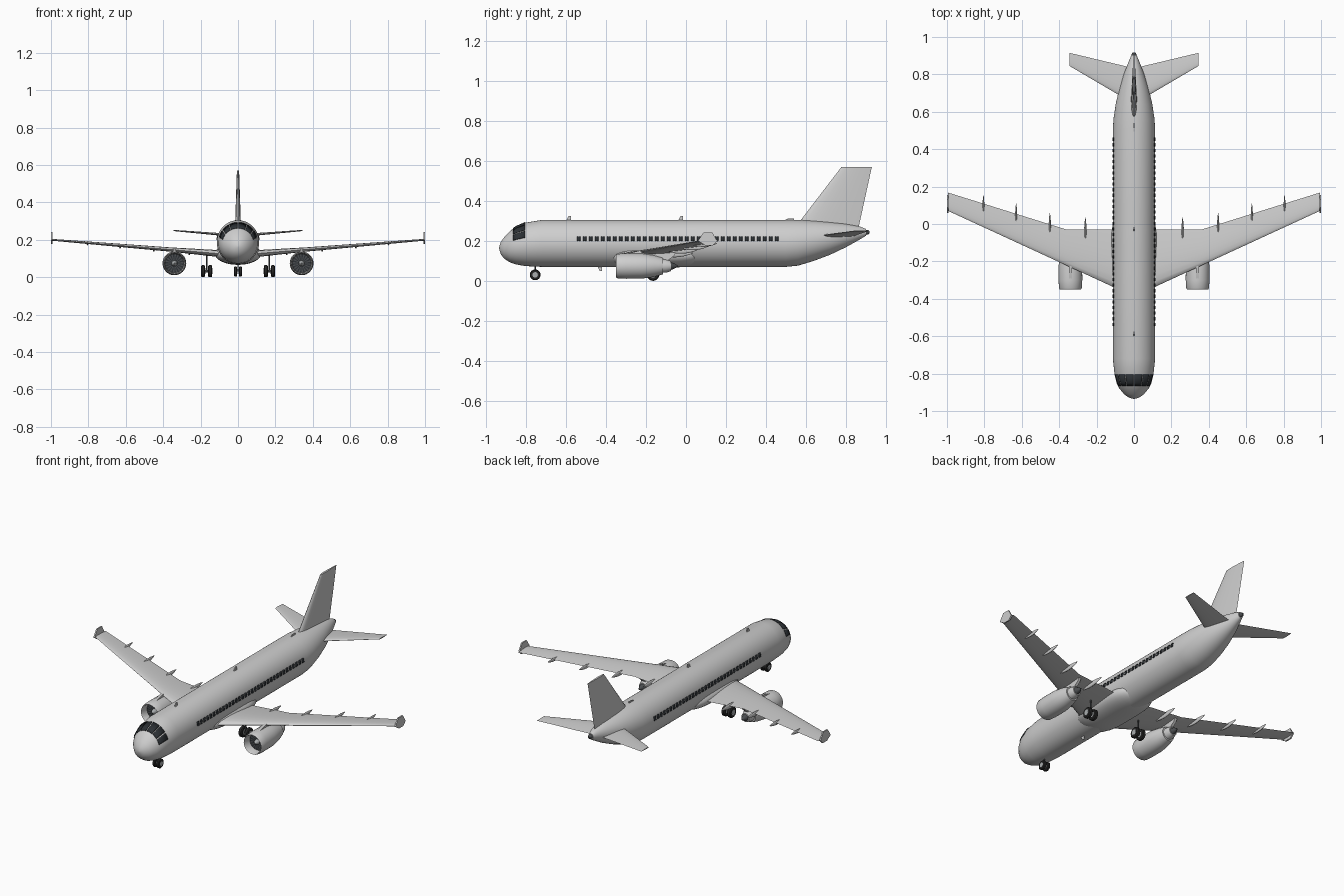
import bpy, bmesh, math
from math import cos, sin, pi, radians

cube = bpy.data.objects.get("Cube")
if cube:
    bpy.data.objects.remove(cube, do_unlink=True)


def material(name, r, g, b):
    m = bpy.data.materials.new(name)
    m.use_nodes = True
    m.diffuse_color = (r, g, b, 1)
    m.node_tree.nodes["Principled BSDF"].inputs["Base Color"].default_value = (r, g, b, 1)
    return m


GREY = material("light grey paint", 0.62, 0.62, 0.62)
GLASS = material("dark glass", 0.025, 0.03, 0.035)
RUBBER = material("black rubber", 0.02, 0.02, 0.02)
METAL = material("dark metal", 0.07, 0.075, 0.08)
HUB = material("hub grey", 0.4, 0.42, 0.43)


def finish(name, bm, mats, mirror=False, angle=35, solid=True):
    """Turn a bmesh into a shaded, optionally mirrored object."""
    if solid:
        bmesh.ops.recalc_face_normals(bm, faces=bm.faces[:])
    mesh = bpy.data.meshes.new(name)
    bm.to_mesh(mesh)
    bm.free()
    obj = bpy.data.objects.new(name, mesh)
    bpy.context.collection.objects.link(obj)
    for m in mats:
        mesh.materials.append(m)
    bpy.ops.object.select_all(action="DESELECT")
    obj.select_set(True)
    bpy.context.view_layer.objects.active = obj
    bpy.ops.object.shade_smooth_by_angle(angle=radians(angle))
    if mirror:
        obj.modifiers.new("Mirror", "MIRROR").use_mirror_merge = False
    return obj


def loft(name, rings, mat, mirror=False, angle=35):
    """Skin closed rings of points and cap both ends."""
    bm = bmesh.new()
    rows = [[bm.verts.new(p) for p in ring] for ring in rings]
    n = len(rows[0])
    for a, b in zip(rows, rows[1:]):
        for i in range(n):
            j = (i + 1) % n
            bm.faces.new((a[i], a[j], b[j], b[i]))
    bm.faces.new(rows[0][::-1])
    bm.faces.new(rows[-1])
    return finish(name, bm, [mat], mirror, angle)


def ellipse(x, y, z, rx, rz, n=32):
    return [(x + rx * cos(2 * pi * i / n), y, z + rz * sin(2 * pi * i / n)) for i in range(n)]


def lathe_y(name, profile, x, z, mat, mirror=True):
    return loft(name, [ellipse(x, y, z, r, r) for y, r in profile], mat, mirror)


def lathe_x(name, profile, x, y, z, mat, n=24):
    rings = [[(x + a, y + r * cos(2 * pi * i / n), z + r * sin(2 * pi * i / n))
              for i in range(n)] for a, r in profile]
    return loft(name, rings, mat, True)


def plate(name, points, x, thick, mat=GREY, mirror=False):
    """Flat side-profile panel given as (y, z) points."""
    rings = [[(x + s * thick / 2, y, z) for y, z in points] for s in (-1, 1)]
    return loft(name, rings, mat, mirror)


def airfoil(span, lead, chord, height, ratio, upright=False, n=10):
    """Wing section ring; upright swaps span and thickness directions."""
    ring = []
    for i in range(2 * n):
        t = (1 + cos(pi * i / n)) / 2
        half = 5 * ratio * chord * (0.297 * t ** 0.5 - 0.126 * t - 0.352 * t * t
                                    + 0.284 * t ** 3 - 0.1 * t ** 4)
        off = half if i <= n else -half
        y = lead + t * chord
        ring.append((off, y, span) if upright else (span, y, height + off))
    return ring


# Fuselage stations: y, half width, bottom, top
STATIONS = [
    (-0.935, 0.004, 0.161, 0.169), (-0.928, 0.028, 0.135, 0.193),
    (-0.91, 0.053, 0.111, 0.218), (-0.88, 0.078, 0.092, 0.25),
    (-0.85, 0.093, 0.082, 0.272), (-0.805, 0.104, 0.074, 0.291),
    (-0.72, 0.113, 0.07, 0.305), (0.5, 0.113, 0.07, 0.305),
    (0.56, 0.11, 0.076, 0.305), (0.64, 0.098, 0.1, 0.301),
    (0.72, 0.08, 0.13, 0.294), (0.8, 0.055, 0.168, 0.285),
    (0.87, 0.028, 0.207, 0.272), (0.9, 0.015, 0.225, 0.26)]
loft("fuselage", [ellipse(0, y, (lo + hi) / 2, w, (hi - lo) / 2, 64)
                  for y, w, lo, hi in STATIONS], GREY, angle=50)
lathe_y("tail_exhaust", [(0.89, 0.013), (0.91, 0.012), (0.918, 0.006)], 0, 0.243, METAL, False)


def skin(y, deg, lift=0.001):
    """Point on the fuselage surface at a station and angle."""
    for a, b in zip(STATIONS, STATIONS[1:]):
        if y <= b[0]:
            break
    k = (y - a[0]) / (b[0] - a[0])
    w, lo, hi = (p + k * (q - p) for p, q in zip(a[1:], b[1:]))
    t = radians(deg)
    return ((w + lift) * cos(t), y, (lo + hi) / 2 + ((hi - lo) / 2 + lift) * sin(t))


def window_set(name, panes):
    """Thin glass plates wrapped on the fuselage: (stations, low angle, high angle)."""
    bm = bmesh.new()
    for ys, low, high in panes:
        grid = [[bm.verts.new(skin(y, low + (high - low) * i / 4)) for i in range(5)] for y in ys]
        for a, b in zip(grid, grid[1:]):
            for i in range(4):
                bm.faces.new((a[i], b[i], b[i + 1], a[i + 1]))
    obj = finish(name, bm, [GLASS], True, solid=False)
    mod = obj.modifiers.new("Thickness", "SOLIDIFY")
    mod.thickness, mod.offset = 0.004, 0


window_set("cockpit_windows", [((-0.865, -0.85, -0.805), lo, hi)
                               for lo, hi in ((18, 37), (41, 62), (65, 88))])
window_set("cabin_windows", [((-0.545 + 0.03 * i, -0.528 + 0.03 * i), 5.5, 17)
                             for i in range(34)])

# Belly fairing under the wing roots
loft("belly_fairing", [ellipse(0, -0.16 + 0.25 * k, 0.125, 0.122 * (1 - k ** 4) ** 0.5 + 0.001,
                               0.058 * (1 - k ** 4) ** 0.5 + 0.001)
                       for k in [i / 8 for i in range(-8, 9)]], GREY, angle=50)

# Wings, tailplane and fin
loft("wing", [airfoil(0.05, -0.365, 0.335, 0.122, 0.12),
              airfoil(0.36, -0.222, 0.192, 0.148, 0.12),
              airfoil(0.994, 0.07, 0.098, 0.2, 0.1)], GREY, True)
loft("tailplane", [airfoil(0.01, 0.648, 0.187, 0.222, 0.09),
                   airfoil(0.345, 0.845, 0.07, 0.25, 0.09)], GREY, True)
loft("fin", [airfoil(0.25, 0.53, 0.33, 0, 0.1, True),
             airfoil(0.305, 0.575, 0.297, 0, 0.1, True),
             airfoil(0.57, 0.778, 0.152, 0, 0.08, True)], GREY)
plate("wingtip_fence", [(0.06, 0.2), (0.088, 0.242), (0.132, 0.242), (0.156, 0.2),
                        (0.135, 0.178), (0.095, 0.178)], 0.996, 0.008, mirror=True)

# Flap track fairings hanging behind the trailing edge
for number, (x, tail) in enumerate([(0.26, 0.035), (0.45, 0.06), (0.63, 0.11), (0.805, 0.155)], 1):
    size = 1.1 - 0.5 * x
    z = 0.126 + 0.082 * (x - 0.05) - 0.012 * size
    rings = []
    for i in range(9):
        k = i / 8
        r = 0.016 * size * sin(pi * (0.02 + 0.96 * k)) ** 0.8
        rings.append(ellipse(x, tail - 0.17 * size * (1 - k), z + 0.008 * k * k, r * 0.45, r, 12))
    loft(f"flap_fairing_{number}", rings, GREY, True, 50)

# Engines
EX, EZ = 0.34, 0.074
lathe_y("engine_cowl", [(-0.3, 0.05), (-0.342, 0.053), (-0.35, 0.057), (-0.342, 0.061),
                        (-0.3, 0.0635), (-0.22, 0.063), (-0.16, 0.054), (-0.115, 0.041),
                        (-0.115, 0.035)], EX, EZ, GREY)
lathe_y("engine_core", [(-0.13, 0.034), (-0.1, 0.033), (-0.075, 0.025)], EX, EZ, GREY)
lathe_y("exhaust_cone", [(-0.08, 0.021), (-0.06, 0.014), (-0.042, 0.003)], EX, EZ, METAL)
lathe_y("spinner", [(-0.3, 0.016), (-0.315, 0.013), (-0.33, 0.002)], EX, EZ, HUB)

# Fan disc with alternating dark blades
bm = bmesh.new()
hub = bm.verts.new((EX, -0.303, EZ))
rim = [bm.verts.new(p) for p in ellipse(EX, -0.303, EZ, 0.0505, 0.0505, 36)]
for i in range(36):
    bm.faces.new((hub, rim[i], rim[(i + 1) % 36])).material_index = i % 2
finish("engine_fan", bm, [GLASS, METAL], True, solid=False)
plate("engine_pylon", [(-0.32, 0.13), (-0.23, 0.152), (-0.05, 0.145), (-0.06, 0.125),
                       (-0.1, 0.095), (-0.22, 0.1)], EX, 0.016, mirror=True)


# Landing gear
def wheel(name, x, y, z, r, w):
    tyre = [(-w, r * 0.6), (-w, r * 0.85), (-w * 0.6, r), (w * 0.6, r), (w, r * 0.85), (w, r * 0.6)]
    lathe_x(name + "_tyre", tyre, x, y, z, RUBBER)
    lathe_x(name + "_hub", [(-w - 0.001, r * 0.5), (w + 0.001, r * 0.5)], x, y, z, HUB)


wheel("nose_wheel", 0.013, -0.755, 0.03, 0.027, 0.008)
wheel("inner_main_wheel", 0.149, -0.165, 0.032, 0.032, 0.011)
wheel("outer_main_wheel", 0.187, -0.165, 0.032, 0.032, 0.011)
lathe_x("main_axle", [(-0.019, 0.006), (0.019, 0.006)], 0.168, -0.165, 0.032, METAL)
for name, x, y, top in (("main_strut", 0.168, -0.165, 0.13), ("nose_strut", 0, -0.755, 0.09)):
    rings = [[(x + 0.004 * cos(i * pi / 4), y + 0.004 * sin(i * pi / 4), z) for i in range(8)]
             for z in (0.03, top)]
    loft(name, rings, METAL, x > 0)

# Aerials
for name, y, length, base, tip in (("front_aerial", -0.6, 0.025, 0.3, 0.325),
                                   ("middle_aerial", -0.04, 0.025, 0.3, 0.325),
                                   ("rear_aerial", 0.485, 0.055, 0.3, 0.313),
                                   ("belly_aerial", -0.445, 0.025, 0.075, 0.05)):
    plate(name, [(y, base), (y + length * 0.5, tip), (y + length, tip), (y + length, base)], 0, 0.006)
